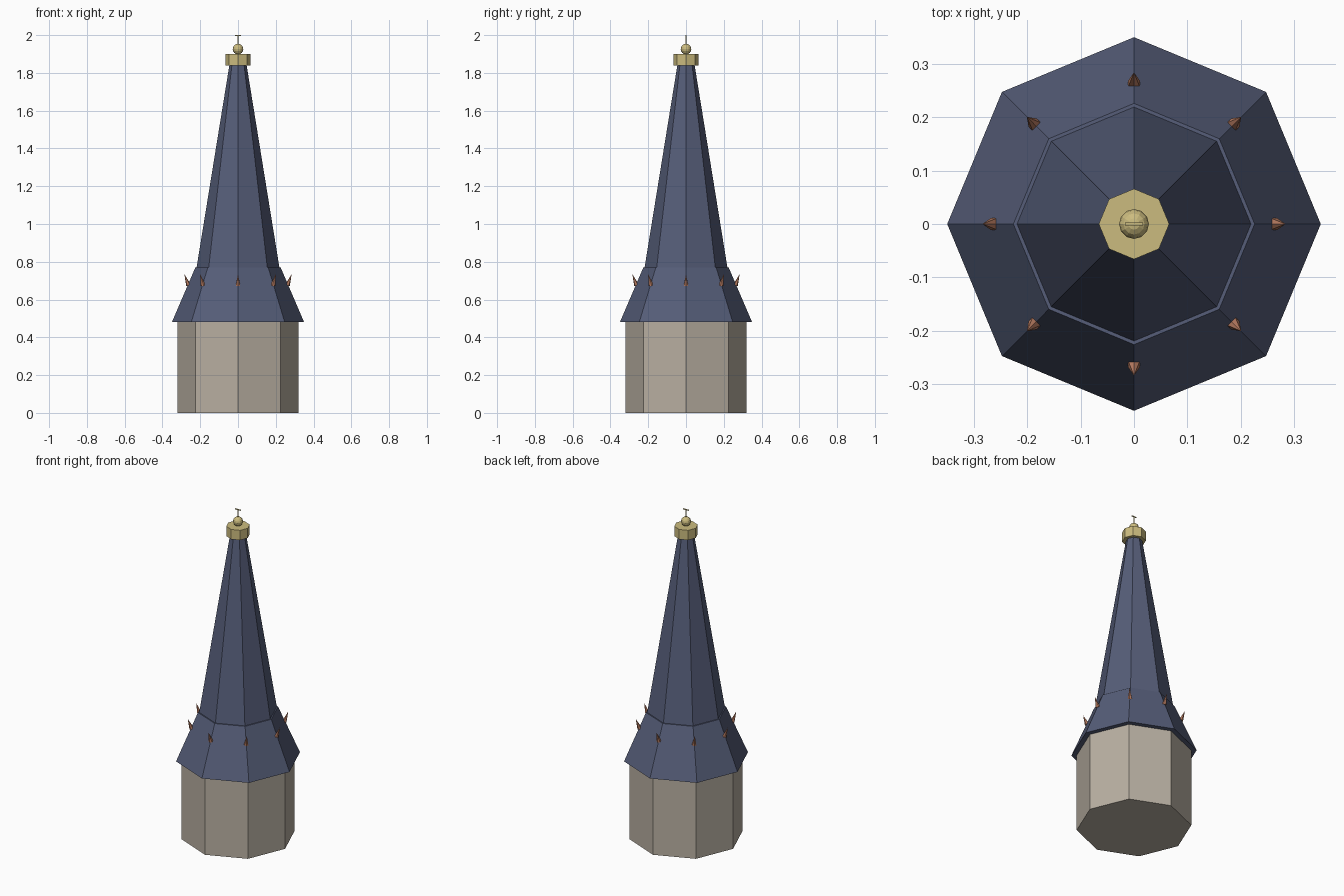
import bpy, math
from mathutils import Vector

if "Cube" in bpy.data.objects:
    bpy.data.objects.remove(bpy.data.objects["Cube"])


def material(name, r, g, b):
    m = bpy.data.materials.new(name)
    m.diffuse_color = (r, g, b, 1)
    m.use_nodes = True
    m.node_tree.nodes["Principled BSDF"].inputs["Base Color"].default_value = m.diffuse_color
    return m


stone = material("warm stone", 0.48, 0.43, 0.36)
slate = material("blue slate", 0.092, 0.11, 0.19)
gold = material("pale gold", 0.60, 0.50, 0.21)
copper = material("copper", 0.50, 0.21, 0.125)


def finish(name, mat):
    ob = bpy.context.object
    ob.name = name
    ob.data.materials.append(mat)
    return ob


def frustum(name, mat, r1, r2, z1, z2, sides=8):
    # eight-sided solid with corners on the x and y axes
    bpy.ops.mesh.primitive_cone_add(vertices=sides, radius1=r1, radius2=r2,
                                    depth=z2 - z1, location=(0, 0, (z1 + z2) / 2))
    return finish(name, mat)


# Tower and roof
frustum("tower_drum", stone, 0.32, 0.32, 0.0, 0.48)
frustum("roof_skirt", slate, 0.35, 0.226, 0.48, 0.77)
frustum("spire", slate, 0.22, 0.045, 0.765, 1.845)

# Finial: collar, ball, rod and crossbar
frustum("finial_collar", gold, 0.066, 0.066, 1.84, 1.90)
bpy.ops.mesh.primitive_uv_sphere_add(segments=12, ring_count=8, radius=0.028,
                                     location=(0, 0, 1.926))
finish("finial_ball", gold)
frustum("finial_rod", gold, 0.003, 0.003, 1.945, 1.998)
bpy.ops.mesh.primitive_cube_add(size=1, location=(0, 0, 1.9975))
finish("finial_crossbar", gold).scale = (0.034, 0.005, 0.005)

# Small spikes on the eight ridges of the skirt, leaning outward
for i in range(8):
    a = i * math.pi / 4
    base = Vector((0.262 * math.cos(a), 0.262 * math.sin(a), 0.675))
    tip = Vector((0.284 * math.cos(a), 0.284 * math.sin(a), 0.735))
    axis = tip - base
    bpy.ops.mesh.primitive_cone_add(vertices=6, radius1=0.013, radius2=0,
                                    depth=axis.length, location=(base + tip) / 2,
                                    rotation=axis.to_track_quat('Z', 'Y').to_euler())
    finish(f"ridge_spike_{i + 1}", copper)
